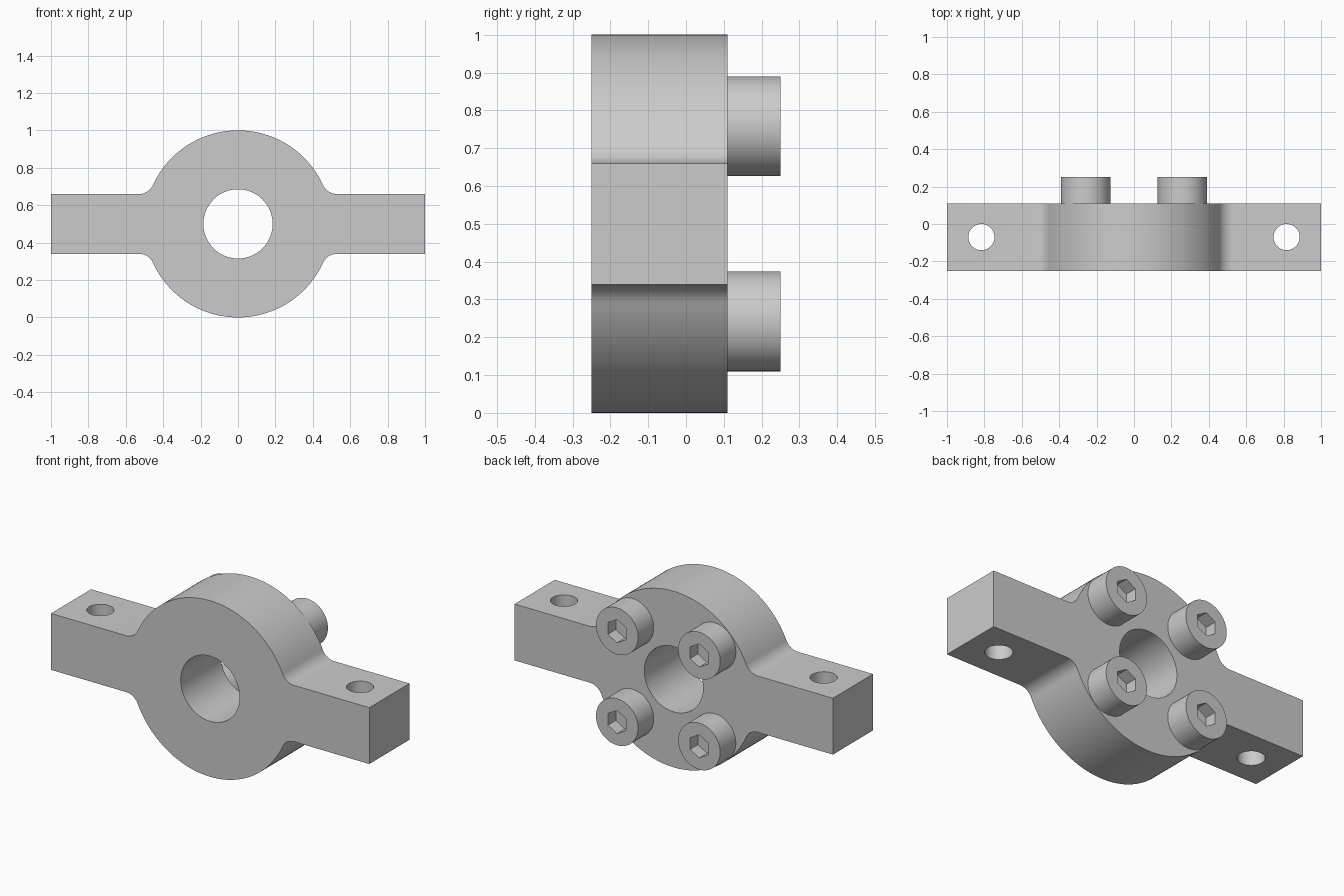
import bpy, bmesh
from math import sin, cos, pi, atan2, sqrt, radians
from mathutils import Vector, Matrix

cube = bpy.data.objects.get("Cube")
if cube:
    bpy.data.objects.remove(cube, do_unlink=True)

FRONT, BACK, HEAD_TOP = -0.25, 0.11, 0.25
MID_Y = (FRONT + BACK) / 2
CENTRE_Z, HUB_R, ARM_H, FILLET = 0.5, 0.5, 0.16, 0.08

grey = bpy.data.materials.new("light grey metal")
grey.use_nodes = True
colour = (0.6, 0.6, 0.6, 1)
grey.diffuse_color = colour
grey.node_tree.nodes["Principled BSDF"].inputs["Base Color"].default_value = colour


def make_object(name, bm):
    bmesh.ops.recalc_face_normals(bm, faces=bm.faces)
    mesh = bpy.data.meshes.new(name)
    bm.to_mesh(mesh)
    bm.free()
    mesh.materials.append(grey)
    obj = bpy.data.objects.new(name, mesh)
    bpy.context.collection.objects.link(obj)
    return obj


def cylinder(name, radius, depth, location, axis, sides=96):
    bm = bmesh.new()
    bmesh.ops.create_cone(bm, cap_ends=True, segments=sides,
                          radius1=radius, radius2=radius, depth=depth)
    turn = Vector((0, 0, 1)).rotation_difference(Vector(axis)).to_matrix().to_4x4()
    bm.transform(Matrix.Translation(location) @ turn)
    return make_object(name, bm)


def cut(target, cutter):
    mod = target.modifiers.new("cut", "BOOLEAN")
    mod.operation, mod.solver, mod.object = "DIFFERENCE", "EXACT", cutter
    bpy.context.view_layer.objects.active = target
    bpy.ops.object.modifier_apply(modifier=mod.name)
    bpy.data.objects.remove(cutter, do_unlink=True)


def smooth(obj):
    bpy.ops.object.select_all(action="DESELECT")
    obj.select_set(True)
    bpy.context.view_layer.objects.active = obj
    bpy.ops.object.shade_smooth_by_angle(angle=radians(30))


def arc(cx, cz, radius, start, end, steps):
    return [(cx + radius * cos(start + (end - start) * i / steps),
             cz + radius * sin(start + (end - start) * i / steps))
            for i in range(steps + 1)]


# Body outline: one quarter (arm end, fillet, hub arc), mirrored twice
fz = ARM_H + FILLET
fx = sqrt((HUB_R + FILLET) ** 2 - fz ** 2)
touch = atan2(fz, fx)
quarter = [(1, ARM_H)]
quarter += arc(fx, fz, FILLET, -pi / 2, touch - pi, 12)
quarter += arc(0, 0, HUB_R, touch, pi / 2, 32)[1:]
upper = quarter + [(-x, z) for x, z in reversed(quarter[:-1])]
outline = upper + [(x, -z) for x, z in reversed(upper)]

bm = bmesh.new()
face = bm.faces.new([bm.verts.new((x, FRONT, z + CENTRE_Z)) for x, z in outline])
extruded = bmesh.ops.extrude_face_region(bm, geom=[face])["geom"]
bmesh.ops.translate(bm, vec=(0, BACK - FRONT, 0),
                    verts=[v for v in extruded if isinstance(v, bmesh.types.BMVert)])
body = make_object("clamp_body", bm)

# Central bore and the vertical mounting hole in each arm
cut(body, cylinder("bore_cutter", 0.185, 1, (0, MID_Y, CENTRE_Z), (0, 1, 0)))
for side in (-1, 1):
    cut(body, cylinder("hole_cutter", 0.07, 1,
                       (side * 0.816, MID_Y, CENTRE_Z), (0, 0, 1), 64))
smooth(body)

# Socket-head bolts on the back
for x_name, sx in (("left", 1), ("right", -1)):
    for z_name, sz in (("upper", 1), ("lower", -1)):
        x, z = sx * 0.258, CENTRE_Z + sz * 0.258
        bolt = cylinder(f"{z_name}_{x_name}_bolt_head", 0.132, HEAD_TOP - BACK,
                        (x, (BACK + HEAD_TOP) / 2, z), (0, 1, 0))
        cut(bolt, cylinder("socket_cutter", 0.066, 0.14,
                           (x, HEAD_TOP, z), (0, 1, 0), 6))
        smooth(bolt)
